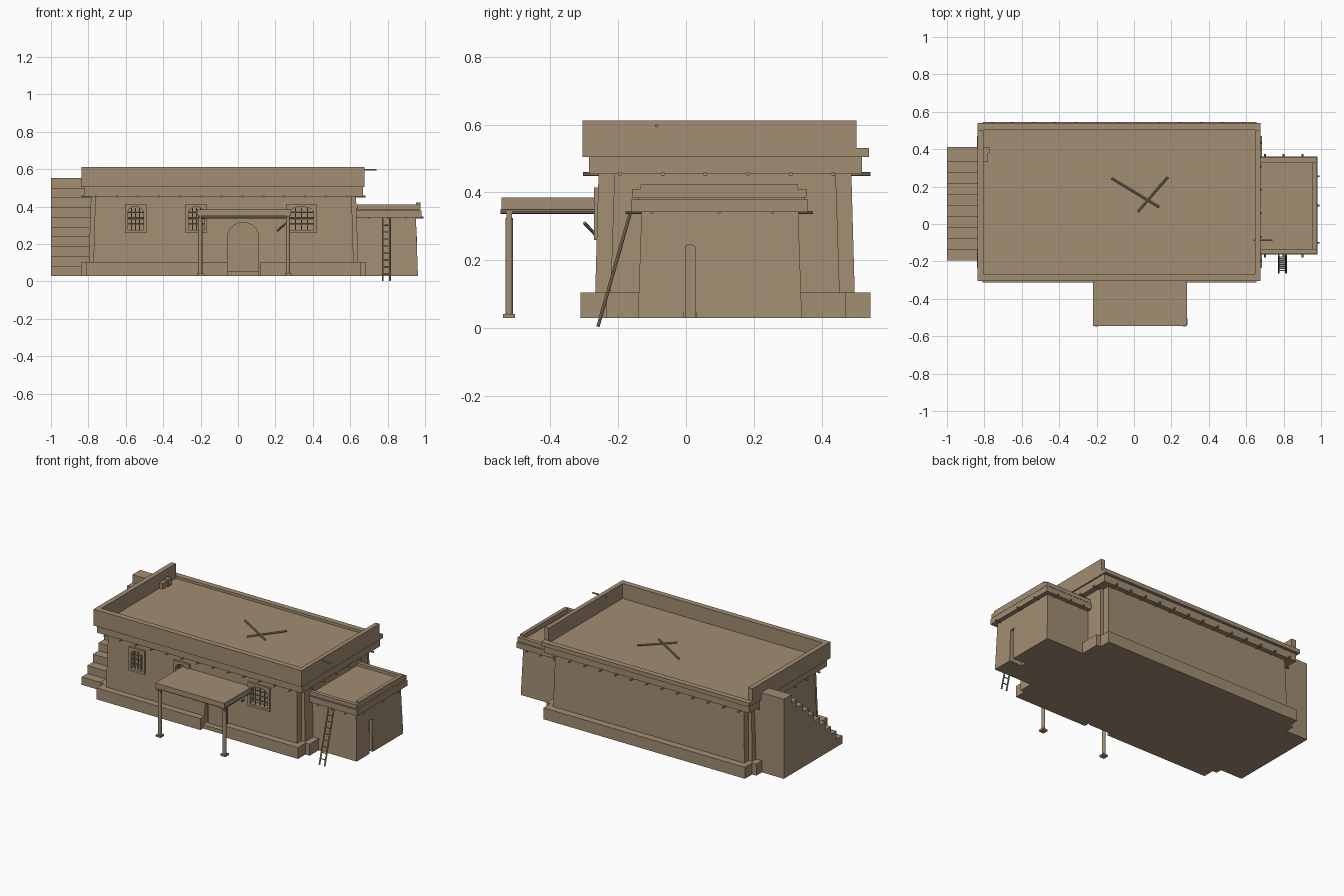
import bpy, bmesh, math
from mathutils import Vector

if "Cube" in bpy.data.objects:
    bpy.data.objects.remove(bpy.data.objects["Cube"], do_unlink=True)

clay = bpy.data.materials.new("tan_clay")
clay.use_nodes = True
COLOUR = (0.36, 0.27, 0.17, 1)
clay.diffuse_color = COLOUR
clay.node_tree.nodes["Principled BSDF"].inputs["Base Color"].default_value = COLOUR


def finish(name, bm):
    bmesh.ops.recalc_face_normals(bm, faces=bm.faces)
    mesh = bpy.data.meshes.new(name)
    bm.to_mesh(mesh)
    bm.free()
    mesh.materials.append(clay)
    obj = bpy.data.objects.new(name, mesh)
    bpy.context.scene.collection.objects.link(obj)
    return obj


def box(name, x, y, z, taper=0.0):
    """Box from (min, max) pairs; taper draws the top inward."""
    bm = bmesh.new()
    bmesh.ops.create_cube(bm, size=1)
    for v in bm.verts:
        t = taper if v.co.z > 0 else 0
        sx, sy = (1 if v.co.x > 0 else -1), (1 if v.co.y > 0 else -1)
        v.co = (x[v.co.x > 0] - sx * t, y[v.co.y > 0] - sy * t, z[v.co.z > 0])
    return finish(name, bm)


def rod(name, a, b, r, sides=8):
    a, b = Vector(a), Vector(b)
    bm = bmesh.new()
    bmesh.ops.create_cone(bm, cap_ends=True, segments=sides, radius1=r, radius2=r,
                          depth=(b - a).length)
    obj = finish(name, bm)
    obj.location = (a + b) / 2
    obj.rotation_euler = (b - a).to_track_quat('Z', 'Y').to_euler()
    return obj


def prism(name, outline, axis, lo, hi):
    """Extrude a 2D outline along x (outline is y,z) or y (outline is x,z)."""
    bm = bmesh.new()
    place = (lambda p, d: (d, *p)) if axis == 'x' else (lambda p, d: (p[0], d, p[1]))
    face = bm.faces.new([bm.verts.new(place(p, lo)) for p in outline])
    ext = bmesh.ops.extrude_face_region(bm, geom=[face])
    move = Vector(place((0, 0), hi - lo))
    bmesh.ops.translate(bm, vec=move, verts=[g for g in ext["geom"] if isinstance(g, bmesh.types.BMVert)])
    return finish(name, bm)


def arch(left, right, bottom, top, rise, steps=10):
    """Outline of an opening with a rounded head."""
    mid, half = (left + right) / 2, (right - left) / 2
    head = [(mid + half * math.cos(math.pi * i / steps),
             top - rise + rise * math.sin(math.pi * i / steps)) for i in range(steps + 1)]
    return [(left, bottom), (right, bottom)] + head


def cut(target, cutter):
    mod = target.modifiers.new("opening", 'BOOLEAN')
    mod.operation, mod.object, mod.solver = 'DIFFERENCE', cutter, 'EXACT'
    bpy.context.view_layer.objects.active = target
    bpy.ops.object.modifier_apply(modifier=mod.name)
    bpy.data.objects.remove(cutter, do_unlink=True)


G = 0.03  # ground level of the walls

# Main house walls with stepped corners
house = box("house_walls", (-0.775, 0.62), (-0.27, 0.50), (G, 0.46), 0.012)
box("side_walls", (-0.80, 0.645), (-0.225, 0.456), (G, 0.46), 0.014)

# Plinth, open at the front door
box("plinth_front_left", (-0.81, -0.055), (-0.312, -0.2), (G, 0.105))
box("plinth_front_right", (0.12, 0.655), (-0.312, -0.2), (G, 0.105))
box("plinth_back", (-0.81, 0.655), (0.45, 0.545), (G, 0.105))
box("plinth_sides", (-0.84, 0.685), (-0.235, 0.47), (G, 0.105))

# Ledge, roof deck and parapets (the back one is low)
box("roof_ledge", (-0.823, 0.667), (-0.287, 0.52), (0.455, 0.505))
box("roof_deck", (-0.81, 0.655), (-0.275, 0.51), (0.5, 0.515))
box("parapet_front", (-0.836, 0.676), (-0.305, -0.268), (0.505, 0.613))
box("parapet_left", (-0.836, -0.804), (-0.268, 0.503), (0.505, 0.613))
box("parapet_right", (0.648, 0.676), (-0.268, 0.503), (0.505, 0.613))
box("parapet_back", (-0.836, 0.676), (0.503, 0.54), (0.505, 0.532))
box("roof_block", (-0.805, -0.773), (0.38, 0.412), (0.51, 0.56))

# Roof beam ends under the ledge
for i in range(13):
    x = -0.76 + i * 0.112
    rod("beam_long_%d" % i, (x, -0.304, 0.454), (x, 0.545, 0.454), 0.006)
for i in range(6):
    y = -0.195 + i * 0.126
    rod("beam_cross_%d" % i, (-0.838, y, 0.454), (0.682, y, 0.454), 0.006)

# Sticks on the roof and the water spout
rod("roof_stick_a", (-0.12, 0.245, 0.521), (0.135, 0.09, 0.521), 0.006)
rod("roof_stick_b", (0.18, 0.25, 0.53), (0.02, 0.065, 0.521), 0.006)
rod("water_spout", (0.64, -0.087, 0.597), (0.74, -0.087, 0.597), 0.005)

# Windows: recess, raised frame and lattice bars
for n, (l, r) in enumerate([(-0.605, -0.49), (-0.28, -0.165), (0.26, 0.42)]):
    b, t, w = 0.26, 0.415, 0.016
    il, ir, ib, it = l + w, r - w, b + w, t - w
    cut(house, prism("window_cutter", arch(il, ir, ib, it, 0.03), 'y', -0.3, -0.235))
    frame = box("window_frame_%d" % n, (l, r), (-0.272, -0.255), (b, t))
    cut(frame, prism("frame_cutter", arch(il, ir, ib, it, 0.03), 'y', -0.3, -0.2))
    for i in range(1, 4):
        x = il + (ir - il) * i / 4
        z = ib + (it - ib) * i / 4
        rod("window_bar_%d_%d" % (n, i), (x, -0.257, ib), (x, -0.257, it - 0.006), 0.003, 6)
        rod("window_rail_%d_%d" % (n, i), (il, -0.257, z), (ir, -0.257, z), 0.003, 6)

# Arched front door with a leaf set back in the wall
cut(house, prism("door_cutter", arch(-0.055, 0.11, 0.02, 0.315, 0.075), 'y', -0.35, -0.24))
box("door_sill", (-0.055, 0.11), (-0.285, -0.23), (G, 0.055))
prism("door_leaf", arch(-0.04, 0.095, 0.05, 0.3, 0.065), 'y', -0.248, -0.235)
rod("wall_peg", (0.21, -0.262, 0.27), (0.255, -0.30, 0.31), 0.005)

# Porch roof on two posts
box("porch_roof", (-0.22, 0.283), (-0.545, -0.262), (0.35, 0.385))
for x in (-0.202, 0.268):
    rod("porch_rafter", (x, -0.548, 0.344), (x, -0.262, 0.344), 0.007)
    rod("porch_post", (x, -0.522, G), (x, -0.522, 0.325), 0.011, 12)
    box("post_cap", (x - 0.008, x + 0.008), (-0.53, -0.514), (0.32, 0.345))
    box("post_foot", (x - 0.018, x + 0.018), (-0.54, -0.504), (G, 0.042))
rod("porch_beam", (-0.215, -0.522, 0.343), (0.278, -0.522, 0.343), 0.007)

# Side annex with its narrow doorway
annex = box("annex_walls", (0.6, 0.962), (-0.142, 0.342), (G, 0.35), 0.011)
cut(annex, prism("annex_cutter", arch(-0.006, 0.03, 0, 0.245, 0.012), 'x', 0.87, 1.0))
for y in (-0.009, 0.026):
    box("annex_jamb", (0.93, 0.957), (y, y + 0.007), (G, 0.24))
box("annex_ledge", (0.62, 0.98), (-0.163, 0.36), (0.342, 0.38))
box("annex_deck", (0.62, 0.97), (-0.14, 0.35), (0.375, 0.392))
box("annex_parapet_front", (0.635, 0.975), (-0.16, -0.135), (0.385, 0.411))
box("annex_parapet_back", (0.635, 0.975), (0.33, 0.355), (0.385, 0.411))
box("annex_parapet_side", (0.952, 0.975), (-0.135, 0.33), (0.385, 0.423))
for x in (0.7, 0.8, 0.9):
    rod("annex_beam_long", (x, -0.178, 0.341), (x, 0.375, 0.341), 0.005)
for y in (-0.1, 0.098, 0.255):
    rod("annex_beam_cross", (0.7, y, 0.341), (0.992, y, 0.341), 0.005)

# Ladder leaning on the annex
foot, head = Vector((0, -0.26, 0.004)), Vector((0, -0.165, 0.338))
for x in (0.774, 0.812):
    rod("ladder_rail", foot + Vector((x, 0, 0)), head + Vector((x, 0, 0)), 0.005)
for i in range(1, 9):
    p = foot.lerp(head, i / 9)
    rod("ladder_rung", p + Vector((0.774, 0, 0)), p + Vector((0.812, 0, 0)), 0.0035, 6)

# Outside stair rising to a landing at the back
STEPS, TOP = 10, 0.553
run, rise = 0.0585, (TOP - G) / STEPS
outline = [(0.412, G), (-0.195, G)]
for i in range(STEPS):
    y, z = -0.195 + i * run, G + (i + 1) * rise
    outline += [(y, z), (y + run if i < STEPS - 1 else 0.412, z)]
prism("outer_stair", outline, 'x', -1.0, -0.78)
